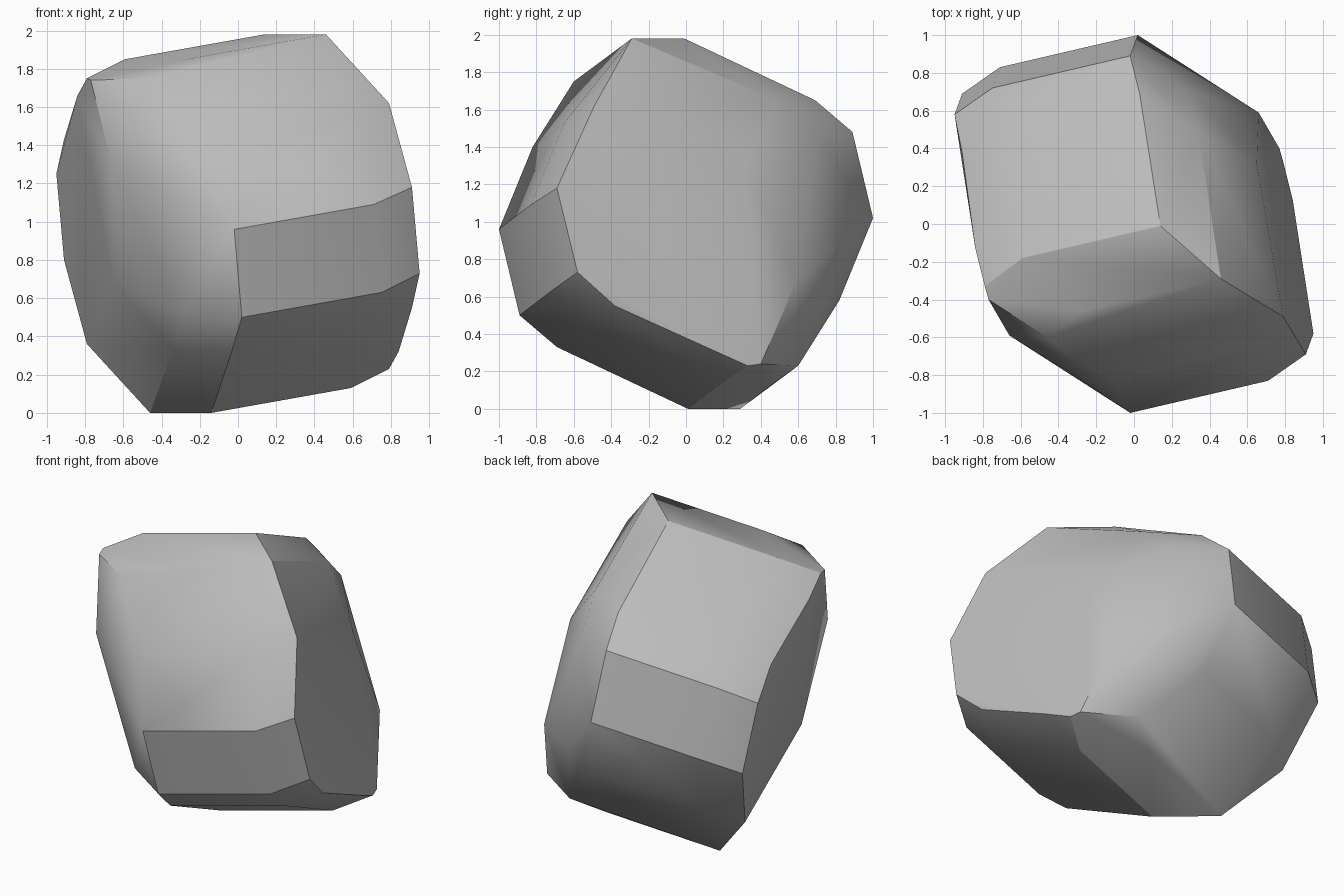
import bpy, bmesh
from math import radians
from mathutils import Vector

default_cube = bpy.data.objects.get("Cube")
if default_cube:
    bpy.data.objects.remove(default_cube, do_unlink=True)

CENTRE = Vector((0, 0, 0.99))
SPAN = Vector((0.73, 0.17, 0.13))   # direction and length of the long faces

# Corners at the start of the long faces; each repeats one span further on
long_edges = [
    (-0.02, -1.0, 0.96),
    (0.02, -0.89, 0.5),
    (-0.03, -0.69, 0.33),
    (-0.14, 0.01, 0),
    (-0.12, -0.82, 1.4),
    (-0.27, -0.46, 1.85),
]

# Single corners on the chipped end faces
end_corners = [
    (0.91, -0.69, 1.18),
    (0.95, -0.58, 0.73),
    (0.91, -0.38, 0.55),
    (0.84, 0.13, 0.32),
    (0.79, 0.33, 0.23),
    (0.77, 0.4, 0.24),
    (0.66, 0.59, 0.68),
    (0.65, 0.32, 1.3),
    (0.79, -0.49, 1.62),
    (-0.46, -0.6, 1.75),
    (-0.33, -0.79, 1.3),
    (-0.29, -0.7, 0.52),
    (-0.34, -0.49, 0.33),
    (-0.46, 0.29, 0),
]

corners = [Vector(p) for p in end_corners]
for p in long_edges:
    corners += [Vector(p), Vector(p) + SPAN]

# The stone is the same when mirrored through its centre
corners += [CENTRE * 2 - p for p in corners]


def build_stone(name, points, material, smooth_angle):
    """Wrap a faceted solid around the corner points."""
    bm = bmesh.new()
    for p in points:
        bm.verts.new(p)
    bmesh.ops.convex_hull(bm, input=bm.verts[:])
    loose = [v for v in bm.verts if not v.link_faces]
    bmesh.ops.delete(bm, geom=loose, context='VERTS')
    bmesh.ops.dissolve_limit(bm, angle_limit=radians(2),
                             verts=bm.verts[:], edges=bm.edges[:])
    bmesh.ops.recalc_face_normals(bm, faces=bm.faces[:])
    # Soft shading over shallow bends, crisp ridges elsewhere
    for face in bm.faces:
        face.smooth = True
    for edge in bm.edges:
        edge.smooth = edge.calc_face_angle(0) < smooth_angle
    mesh = bpy.data.meshes.new(name)
    bm.to_mesh(mesh)
    bm.free()
    mesh.materials.append(material)
    stone = bpy.data.objects.new(name, mesh)
    bpy.context.collection.objects.link(stone)
    return stone


# Plain grey stone
grey = bpy.data.materials.new("stone_grey")
grey.use_nodes = True
colour = (0.5, 0.5, 0.5, 1)
grey.diffuse_color = colour
grey.node_tree.nodes["Principled BSDF"].inputs["Base Color"].default_value = colour

build_stone("rock", corners, grey, radians(30))
